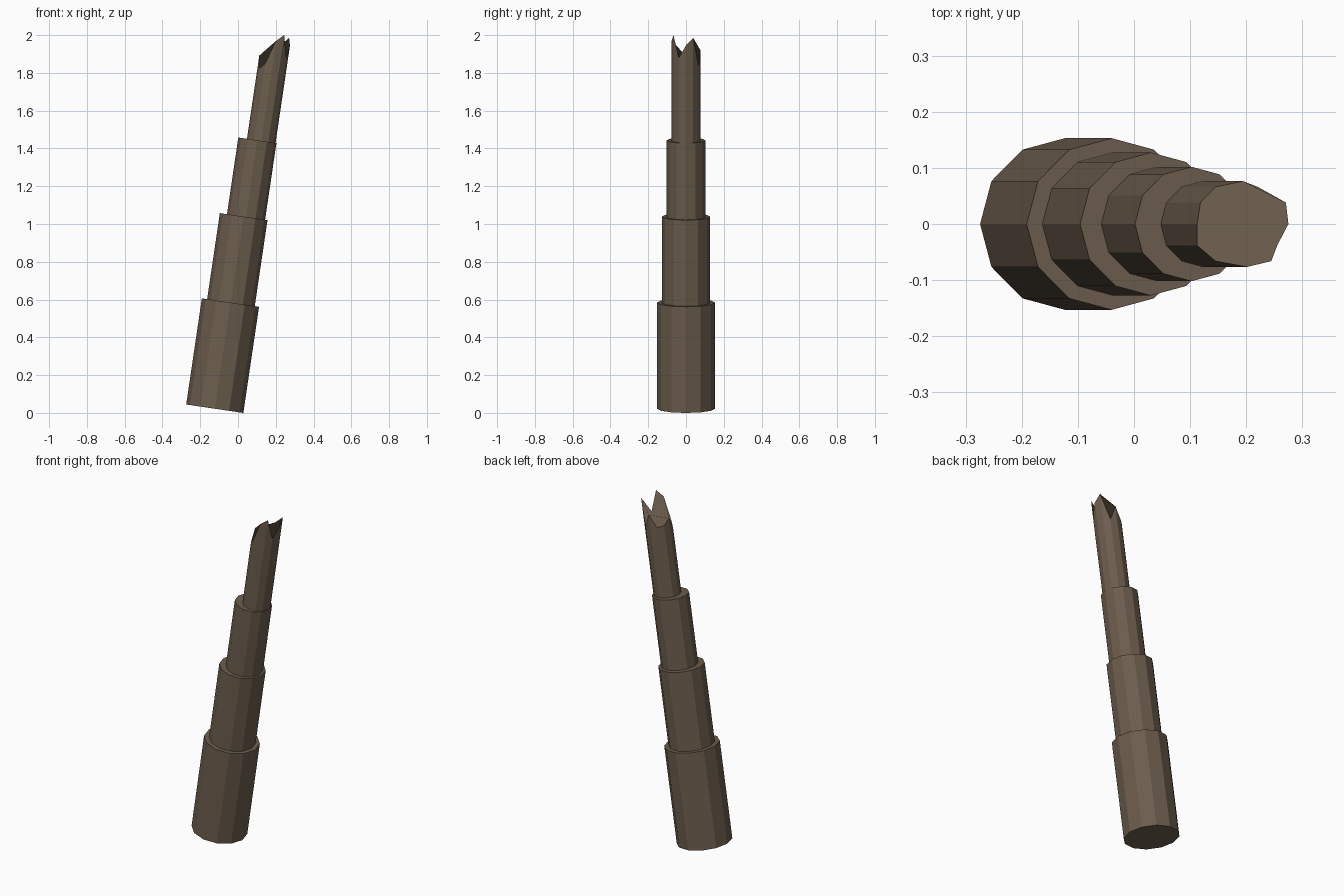
import bpy, bmesh
from math import cos, sin, radians
from mathutils import Matrix, Vector

if "Cube" in bpy.data.objects:
    bpy.data.objects.remove(bpy.data.objects["Cube"])

SIDES = 12
TILT = radians(8.4)

bark = bpy.data.materials.new("bark_brown")
bark.diffuse_color = (0.15, 0.11, 0.075, 1)
bark.use_nodes = True
bark.node_tree.nodes["Principled BSDF"].inputs["Base Color"].default_value = bark.diffuse_color


def tier(name, top_x, top_z, radius, length, rim=None):
    """Leaning 12-sided tier; (top_x, top_z) is its top centre, rim gives jagged height offsets."""
    rim = rim or [0] * SIDES
    bm = bmesh.new()
    low, high = [], []
    for k in range(SIDES):
        a = radians(360 / SIDES * k)
        x, y = radius * cos(a), radius * sin(a)
        low.append(bm.verts.new((x, y, -length)))
        high.append(bm.verts.new((x, y, rim[k])))
    for k in range(SIDES):
        n = (k + 1) % SIDES
        bm.faces.new((low[k], low[n], high[n], high[k]))
    bm.faces.new(low[::-1])
    bm.faces.new(high)
    bm.transform(Matrix.Translation(Vector((top_x, 0, top_z))) @ Matrix.Rotation(TILT, 4, 'Y'))
    mesh = bpy.data.meshes.new(name)
    bm.to_mesh(mesh)
    bm.free()
    mesh.materials.append(bark)
    bpy.context.collection.objects.link(bpy.data.objects.new(name, mesh))


# Stepped trunk, each tier narrower and slightly shifted toward +x
tier("trunk_base", -0.040, 0.584, 0.153, 0.568)
tier("trunk_lower", 0.030, 1.039, 0.1275, 0.47)
tier("trunk_upper", 0.1025, 1.443, 0.102, 0.42)

# Broken tip: splintered rim, heights above the upper tier, counter-clockwise from +x
splinters = [0.517, 0.556, 0.40, 0.48, 0.405, 0.41,
             0.44, 0.37, 0.405, 0.53, 0.567, 0.45]
tier("broken_tip", 0.124, 1.445, 0.0765, 0.02, splinters)
